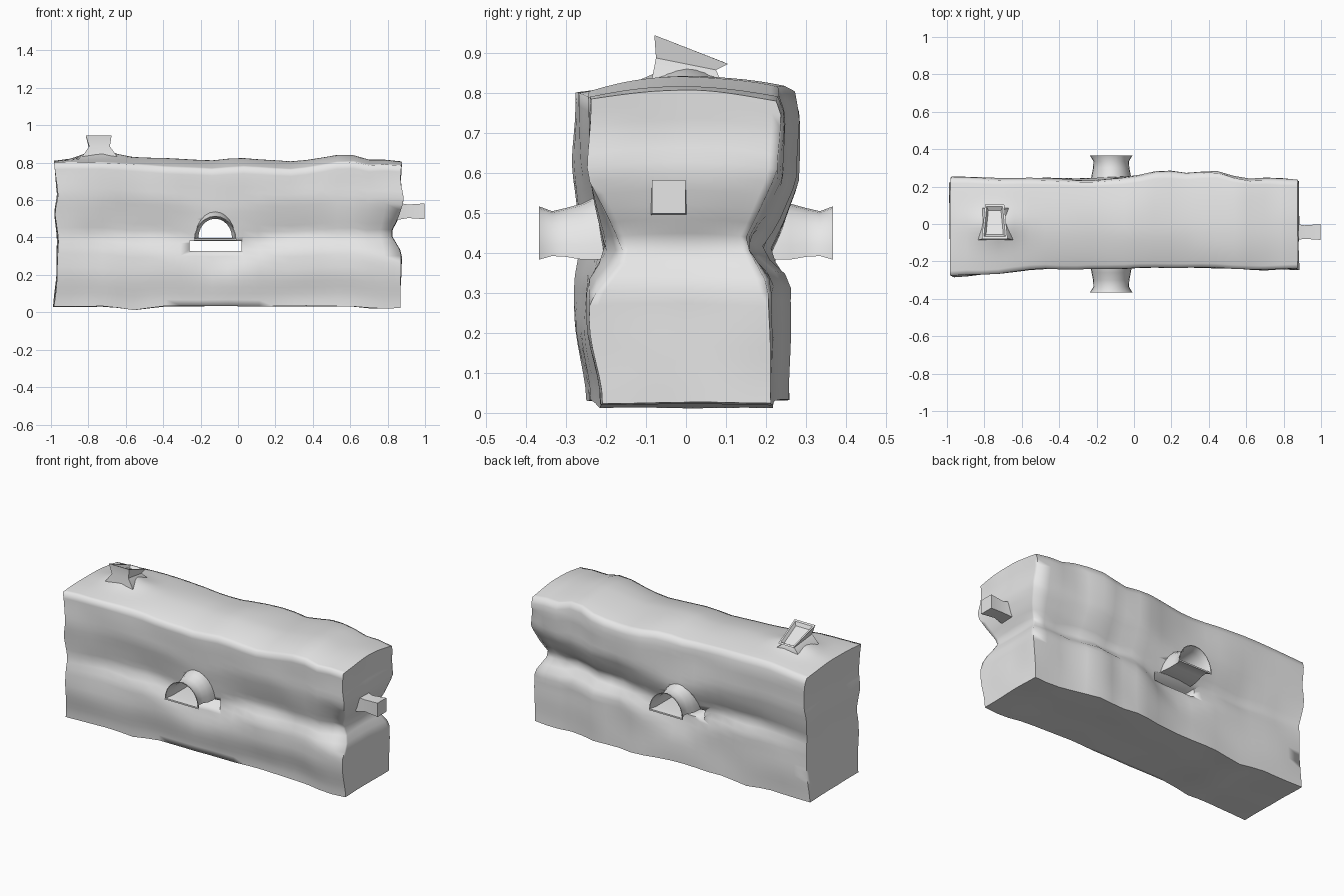
import bpy, bmesh, math
from mathutils import Vector, noise

cube = bpy.data.objects.get("Cube")
if cube:
    bpy.data.objects.remove(cube, do_unlink=True)

# Single plain material
grey = bpy.data.materials.new("stone_grey")
grey.use_nodes = True
colour = (0.8, 0.8, 0.8, 1)
grey.diffuse_color = colour
for node in grey.node_tree.nodes:
    if node.type == 'BSDF_PRINCIPLED':
        node.inputs["Base Color"].default_value = colour


def curve(points, x):
    """Linear interpolation through (position, value) pairs."""
    if x <= points[0][0]:
        return points[0][1]
    for (a, va), (b, vb) in zip(points, points[1:]):
        if x <= b:
            return va + (vb - va) * (x - a) / (b - a)
    return points[-1][1]


def smooth(t):
    t = min(max(t, 0), 1)
    return t * t * (3 - 2 * t)


def make(name, bm):
    bmesh.ops.recalc_face_normals(bm, faces=bm.faces[:])
    mesh = bpy.data.meshes.new(name)
    bm.to_mesh(mesh)
    bm.free()
    mesh.materials.append(grey)
    ob = bpy.data.objects.new(name, mesh)
    bpy.context.collection.objects.link(ob)
    return ob


def loft(name, rings, closed=False):
    """Skin rings of points; cap the ends or join last to first."""
    bm = bmesh.new()
    loops = [[bm.verts.new(p) for p in ring] for ring in rings]
    n = len(loops[0])
    pairs = list(zip(loops, loops[1:]))
    if closed:
        pairs.append((loops[-1], loops[0]))
    else:
        bm.faces.new(loops[0])
        bm.faces.new(loops[-1])
    for lo, hi in pairs:
        for i in range(n):
            j = (i + 1) % n
            bm.faces.new((lo[i], lo[j], hi[j], hi[i]))
    return make(name, bm)


def select(ob):
    bpy.ops.object.select_all(action='DESELECT')
    ob.select_set(True)
    bpy.context.view_layer.objects.active = ob


def shade(ob, degrees):
    select(ob)
    bpy.ops.object.shade_smooth_by_angle(angle=math.radians(degrees))


# Lumpy body outlines along its length
CROWN = [(-1, .81), (-.7, .83), (-.4, .825), (-.15, .81), (0, .825), (.3, .805),
         (.58, .85), (.72, .81), (.82, .82), (.88, .8)]
DROP = [(-1, .01), (-.6, .035), (-.4, .05), (.5, .045), (.86, .02)]
FLOOR = [(-.7, .03), (-.55, .01), (-.4, .033), (.6, .033), (.75, .018), (.87, .025)]
FRONT = [(-.95, .28), (-.7, .26), (-.5, .24), (.2, .23), (.6, .24), (.86, .245)]
BACK = [(-.95, .25), (-.2, .24), (0, .255), (.16, .288), (.3, .268), (.44, .283),
        (.6, .245), (.86, .235)]
WAIST_FRONT = [(-.95, .012), (-.65, .04), (-.3, .045), (-.12, .03), (.1, .045),
               (.3, .05), (.55, .035), (.7, .05), (.86, .085)]
WAIST_BACK = [(-.95, .02), (-.6, .05), (-.12, .04), (.2, .06), (.5, .09), (.86, .075)]
# End outlines up its height
LEFT_END = [(.03, .87), (.13, .87), (.32, .875), (.42, .815), (.5, .855),
            (.6, .885), (.7, .868), (.82, .878)]
RIGHT_END = [(.03, -.985), (.2, -.97), (.39, -.965), (.53, -.982), (.63, -.965),
             (.8, -.985)]


def shape(p):
    a, b, c = p
    x = -.975 + 1.84 * (a + 1) / 2
    low = curve(FLOOR, x)
    top = curve(CROWN, x) - (curve(DROP, x) if b < 0 else .025) * b * b
    z = low + (top - low) * (c + 1) / 2
    # Overhanging upper block above a creased waist and sloping ledge
    end = max(a, 0) ** 8
    middle = math.exp(-((x + .1) / .18) ** 2)
    waist = .42 - .08 * middle + (.02 * b * end)
    if z > waist:
        pinch = max(0, 1 - (z - waist) / (.19 if b < 0 else .16))
    else:
        pinch = smooth(1 - (waist - z) / (.1 + .1 * middle + .04 * end))
    if b > 0:
        half = curve(BACK, x) - pinch * curve(WAIST_BACK, x)
        half -= .025 * smooth((.5 - z) / .2) + .015 * smooth((z - .74) / .06)
    else:
        half = curve(FRONT, x) - pinch * curve(WAIST_FRONT, x)
        half -= .03 * smooth((.24 - z) / .2)
    x += end * (curve(LEFT_END, z) - .865)
    x += max(-a, 0) ** 8 * (curve(RIGHT_END, z) + .975)
    # Mound carrying the chimney
    if c > .99:
        z += .045 * math.exp(-((x + .74) / .1) ** 2 - (b * .25 / .09) ** 2)
    v = Vector((x, b * half, z))
    n = noise.noise_vector(v * 5 + Vector((3, 1, 7))) * .012
    return v + Vector((n.x * .6, n.y, n.z * .35))


bm = bmesh.new()
bmesh.ops.create_cube(bm, size=2)
bmesh.ops.subdivide_edges(bm, edges=bm.edges[:], cuts=21, use_grid_fill=True)
for vert in bm.verts:
    vert.co = shape(vert.co)
body = make("body", bm)


# Arched tunnel and slot running through the body
def arch(y, w, h, base):
    return [(-.122 + w * math.cos(math.pi * i / 12), y,
             base + h * math.sin(math.pi * i / 12)) for i in range(13)]


def slot(y):
    return [(-.26, y, .327), (.02, y, .327), (.02, y, .38), (-.26, y, .38)]


cutters = [loft("tunnel_cutter", [arch(y, .094, .108, .397) for y in (-.6, .6)]),
           loft("slot_cutter", [slot(y) for y in (-.6, .6)])]
for cutter in cutters:
    cutter.hide_render = True
    mod = body.modifiers.new("cut", 'BOOLEAN')
    mod.operation = 'DIFFERENCE'
    mod.solver = 'EXACT'
    mod.object = cutter
    select(body)
    bpy.ops.object.modifier_apply(modifier=mod.name)
for cutter in cutters:
    bpy.data.objects.remove(cutter, do_unlink=True)
shade(body, 85)

# Flared arched spouts, one on each long side
OUTER = [(.16, .112, .155, .383), (.23, .11, .155, .383), (.26, .105, .14, .383),
         (.3, .097, .122, .39), (.335, .095, .112, .392), (.367, .114, .133, .383)]
INNER = [(.367, .108, .12, .392), (.33, .09, .102, .398), (.16, .09, .102, .398)]
for name, side in (("front_spout", -1), ("back_spout", 1)):
    rings = [arch(side * y, w, h, base) for y, w, h, base in OUTER + INNER]
    shade(loft(name, rings, closed=True), 50)

# Square peg on the end
CORNERS = [(-1, -1), (1, -1), (1, 1), (-1, 1)]
peg = loft("end_peg", [[(x, -.043 + r * s, .54 + r * t) for s, t in CORNERS]
                       for x, r in ((.8, .05), (.87, .043), (.91, .036), (.998, .042))])
shade(peg, 35)


# Slanted chimney, wider at the front, with a shallow opening
def chimney_ring(z, cx, cy, rx, ry, slant):
    return [(cx + rx * s * (1 - .15 * t), cy + ry * t, z - slant * t)
            for s, t in CORNERS]


chimney = loft("chimney", [
    chimney_ring(.78, -.74, 0, .1, .09, 0),
    chimney_ring(.835, -.74, 0, .08, .085, 0),
    chimney_ring(.872, -.74, 0, .048, .075, .015),
    chimney_ring(.908, -.745, .013, .06, .092, .036),
    chimney_ring(.908, -.745, .013, .05, .08, .031),
    chimney_ring(.892, -.745, .008, .04, .065, .026)])
shade(chimney, 40)
